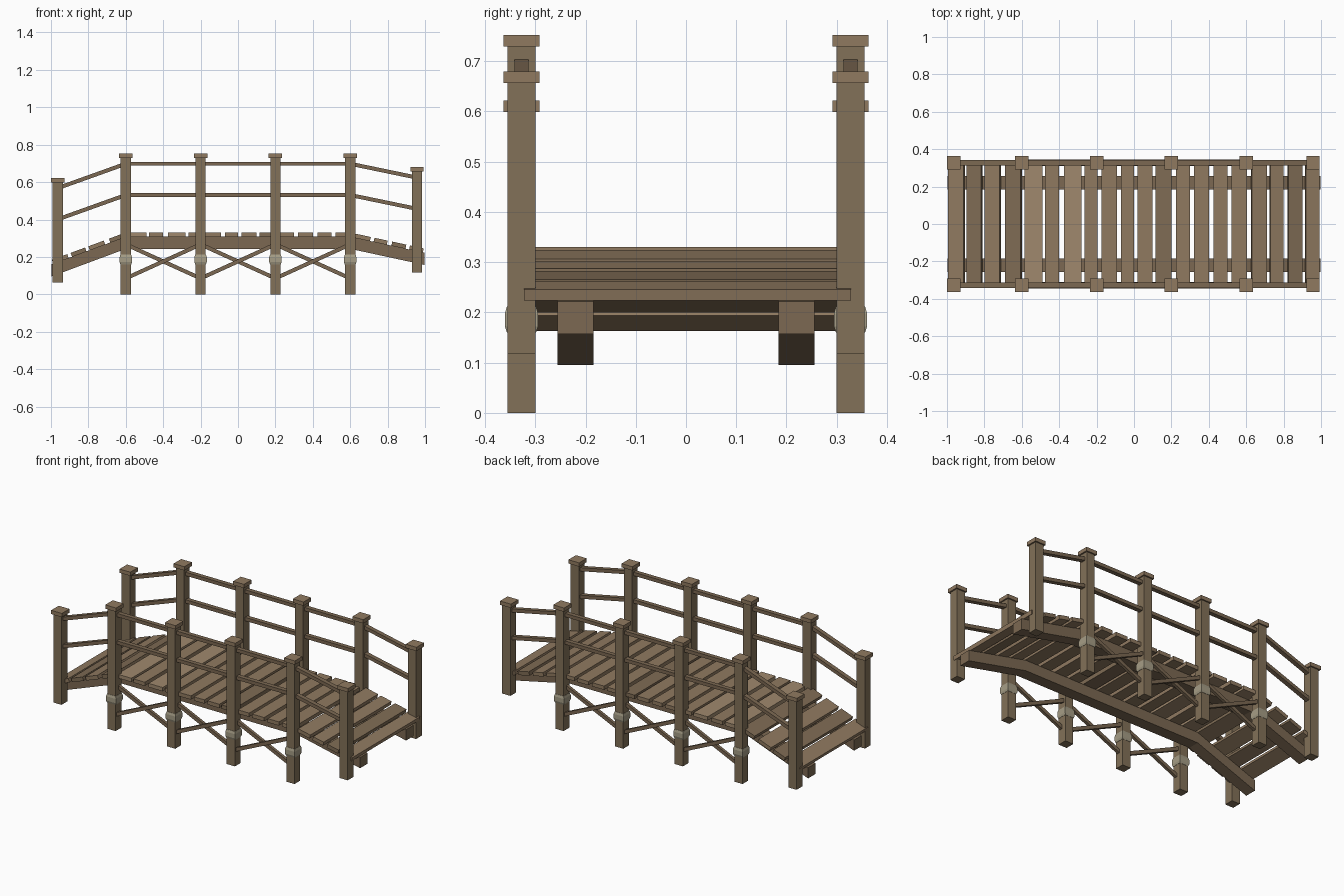
import bpy, bmesh
from math import atan2, cos, hypot
from mathutils import Matrix

if "Cube" in bpy.data.objects:
    bpy.data.objects.remove(bpy.data.objects["Cube"])


def material(name, rgb):
    m = bpy.data.materials.new(name)
    m.diffuse_color = (*rgb, 1)
    m.use_nodes = True
    m.node_tree.nodes["Principled BSDF"].inputs["Base Color"].default_value = m.diffuse_color
    return m


POST = material("post wood", (0.225, 0.165, 0.098))
RAIL = material("rail wood", (0.20, 0.14, 0.085))
MID = material("plank wood", (0.28, 0.195, 0.118))
LIGHT = material("light plank wood", (0.35, 0.25, 0.155))
DARK = material("dark plank wood", (0.215, 0.15, 0.09))
ROPE = material("pale binding", (0.38, 0.34, 0.24))


def finish(name, bm, mat):
    bmesh.ops.recalc_face_normals(bm, faces=bm.faces)
    me = bpy.data.meshes.new(name)
    bm.to_mesh(me)
    bm.free()
    me.materials.append(mat)
    ob = bpy.data.objects.new(name, me)
    bpy.context.collection.objects.link(ob)
    return ob


def box(name, centre, size, mat, tilt=0.0):
    """Box tilted in the xz plane."""
    bm = bmesh.new()
    bmesh.ops.create_cube(bm, size=1)
    bm.transform(Matrix.Translation(centre) @ Matrix.Rotation(-tilt, 4, 'Y')
                 @ Matrix.Diagonal((*size, 1)))
    return finish(name, bm, mat)


def beam(name, a, b, y, wy, h, mat):
    """Bar between two (x, z) points."""
    dx, dz = b[0] - a[0], b[1] - a[1]
    return box(name, ((a[0] + b[0]) / 2, y, (a[1] + b[1]) / 2),
               (hypot(dx, dz), wy, h), mat, atan2(dz, dx))


def binding(name, x, y):
    """Square band with a bulging middle."""
    bm = bmesh.new()
    rings = []
    for z, r in ((0.160, 0.029), (0.172, 0.033), (0.198, 0.033), (0.212, 0.029)):
        rings.append([bm.verts.new((x + i * r, y + j * r, z))
                      for i, j in ((-1, -1), (1, -1), (1, 1), (-1, 1))])
    for lo, hi in zip(rings, rings[1:]):
        for k in range(4):
            n = (k + 1) % 4
            bm.faces.new((lo[k], lo[n], hi[n], hi[k]))
    bm.faces.new(rings[0])
    bm.faces.new(rings[-1])
    return finish(name, bm, ROPE)


def deck_z(x, top=0.33):
    """Height and slope of the deck line at x."""
    if x < -0.6:
        return top + (x + 0.6) * 0.37, 0.37
    if x > 0.6:
        return top - (x - 0.6) * 0.215, -0.215
    return top, 0.0


PY = 0.3275
POSTS = [(-0.963, 0.062, 0.622), (-0.6, 0, 0.752), (-0.2, 0, 0.752),
         (0.2, 0, 0.752), (0.6, 0, 0.752), (0.957, 0.118, 0.68)]

for side, s in (("front", -1), ("back", 1)):
    y = s * PY
    # posts with caps, bindings on the tall ones
    for i, (x, z0, z1) in enumerate(POSTS):
        box(f"{side}_post_{i}", (x, y, (z0 + z1 - 0.02) / 2),
            (0.055, 0.055, z1 - 0.02 - z0), POST)
        box(f"{side}_post_cap_{i}", (x, y, z1 - 0.0115), (0.072, 0.072, 0.023), MID)
        if 0 < i < 5:
            binding(f"{side}_binding_{i}", x, y)

    # handrails and middle rails
    for label, z in (("top_rail", 0.698), ("middle_rail", 0.531)):
        line = [(-0.963, z - 0.130), (-0.6, z), (-0.2, z), (0.2, z), (0.6, z),
                (0.957, z - 0.074)]
        for i, (a, b) in enumerate(zip(line, line[1:])):
            beam(f"{side}_{label}_{i}", a, b, y, 0.027, 0.021, RAIL)

    # crossed braces between the tall posts
    for i, x in enumerate((-0.6, -0.2, 0.2)):
        beam(f"{side}_brace_down_{i}", (x, 0.267), (x + 0.4, 0.085),
             y + 0.008, 0.018, 0.021, RAIL)
        beam(f"{side}_brace_up_{i}", (x, 0.085), (x + 0.4, 0.267),
             y - 0.008, 0.018, 0.021, RAIL)

    # bent stringer under the deck
    top = [(-0.998, 0.160), (-0.6, 0.308), (0.6, 0.308), (0.998, 0.222)]
    outline = top + [(x, z - 0.065) for x, z in reversed(top)]
    bm = bmesh.new()
    face = bm.faces.new([bm.verts.new((x, s * 0.22 - 0.0355, z)) for x, z in outline])
    ext = bmesh.ops.extrude_face_region(bm, geom=[face])
    bmesh.ops.translate(bm, vec=(0, 0.071, 0),
                        verts=[v for v in ext["geom"] if isinstance(v, bmesh.types.BMVert)])
    finish(f"{side}_stringer", bm, RAIL)

# deck planks: (start, end) along x in hundredths
PLANKS = [(-99.5, -90.5), (-89.5, -81), (-80, -71), (-69, -60), (-58.5, -49),
          (-47.5, -40), (-37.5, -28), (-26.5, -19.5), (-17.5, -9), (-7, 0),
          (2, 10), (11.5, 20), (22.5, 30), (32, 40), (42.5, 50),
          (52, 60.5), (62.5, 71), (72.5, 80), (82, 90), (91.5, 99.3)]
for i, (a, b) in enumerate(PLANKS):
    a, b = a / 100, b / 100
    z, slope = deck_z((a + b) / 2)
    tilt = atan2(slope, 1)
    mat = LIGHT if i in (4, 6) else DARK if i in (1, 3, 11, 18) else MID
    box(f"deck_plank_{i}", ((a + b) / 2, 0.003, z - 0.0115),
        ((b - a) / cos(tilt) - 0.022 * abs(slope), 0.65, 0.023), mat, tilt)
